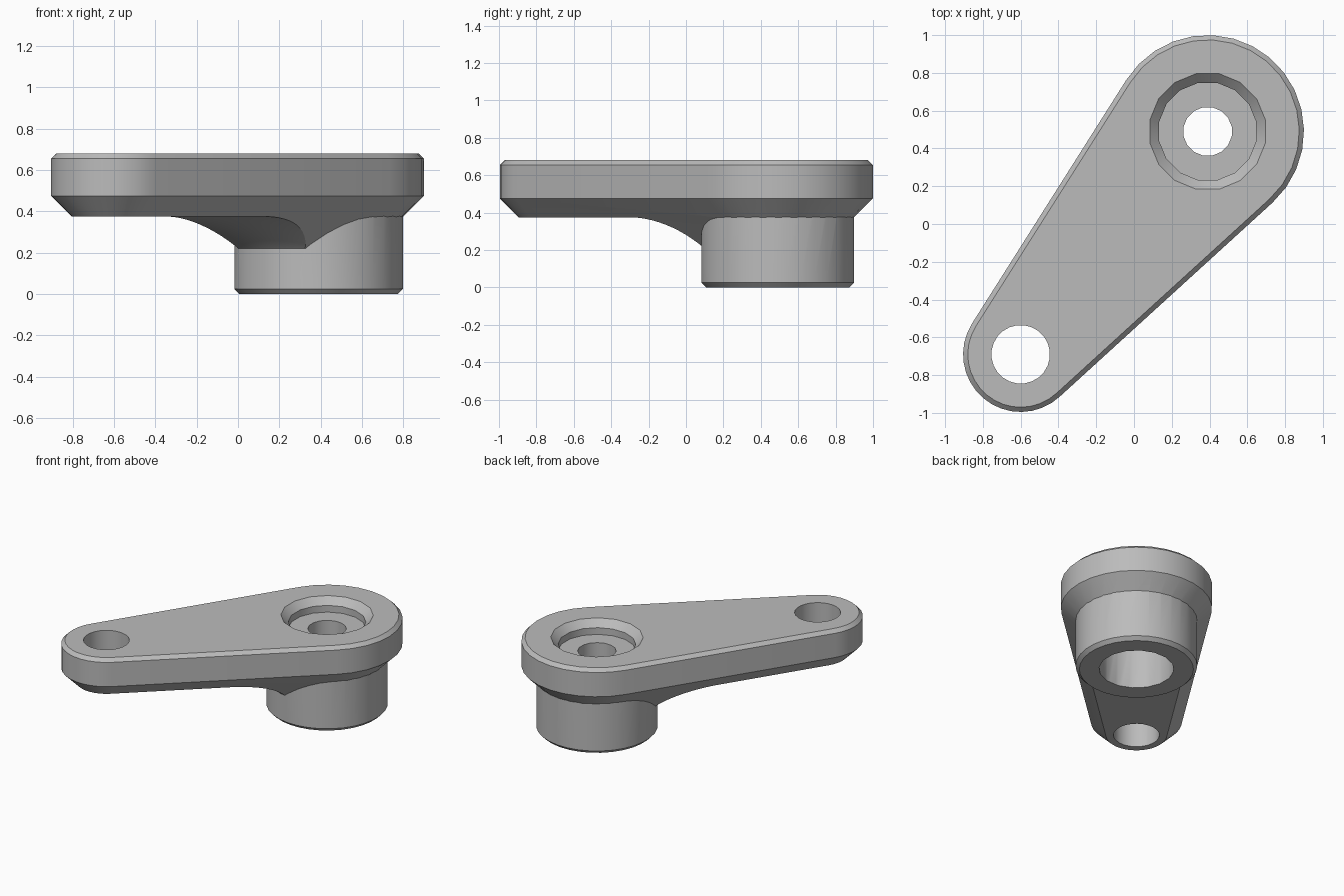
import bpy, bmesh, math

cube = bpy.data.objects.get("Cube")
if cube:
    bpy.data.objects.remove(cube, do_unlink=True)

BIG, BIG_R = (0.39, 0.49), 0.51
SMALL, SMALL_R = (-0.60, -0.69), 0.305
UNDERSIDE = 0.375

grey = bpy.data.materials.new("grey metal")
grey.use_nodes = True
grey.diffuse_color = (0.5, 0.5, 0.5, 1)
grey.node_tree.nodes["Principled BSDF"].inputs["Base Color"].default_value = (0.5, 0.5, 0.5, 1)


def finish(bm, name):
    bmesh.ops.recalc_face_normals(bm, faces=bm.faces)
    mesh = bpy.data.meshes.new(name)
    bm.to_mesh(mesh)
    bm.free()
    mesh.materials.append(grey)
    obj = bpy.data.objects.new(name, mesh)
    bpy.context.collection.objects.link(obj)
    return obj


def lathe(name, profile, centre, steps, closed=False):
    """Revolve a (radius, height) profile about a vertical axis."""
    bm = bmesh.new()
    turn = math.pi / steps
    verts = [bm.verts.new((centre[0] + r * math.sin(turn), centre[1] + r * math.cos(turn), z))
             for r, z in profile]
    pairs = list(zip(verts, verts[1:]))
    if closed:
        pairs.append((verts[-1], verts[0]))
    edges = [bm.edges.new(p) for p in pairs]
    bmesh.ops.spin(bm, geom=verts + edges, cent=(*centre, 0), axis=(0, 0, 1),
                   angle=math.tau, steps=steps, use_duplicate=False)
    bmesh.ops.remove_doubles(bm, verts=bm.verts, dist=0.0005)
    return finish(bm, name)


def outline(inset):
    """Two round ends joined by tangents, moved inward by inset."""
    dx, dy = SMALL[0] - BIG[0], SMALL[1] - BIG[1]
    aim = math.atan2(dy, dx)
    spread = math.acos((BIG_R - SMALL_R) / math.hypot(dx, dy))
    points = []
    for (cx, cy), radius, start, end in (
            (SMALL, SMALL_R, aim - spread, aim + spread),
            (BIG, BIG_R, aim + spread, aim - spread + math.tau)):
        for i in range(17):
            t = start + (end - start) * i / 16
            points.append((cx + (radius - inset) * math.cos(t),
                           cy + (radius - inset) * math.sin(t)))
    return points


def boolean(target, other, operation):
    other.hide_render = True
    mod = target.modifiers.new("cut", 'BOOLEAN')
    mod.operation = operation
    mod.solver = 'EXACT'
    mod.object = other
    bpy.context.view_layer.objects.active = target
    bpy.ops.object.modifier_apply(modifier=mod.name)
    bpy.data.objects.remove(other, do_unlink=True)


# Tapered arm with chamfers; the lower slope runs deep to form the web by the boss
bm = bmesh.new()
rings = [[bm.verts.new((x, y, z)) for x, y in outline(inset)]
         for z, inset in ((0.22, 0.255), (0.475, 0), (0.655, 0), (0.68, 0.025))]
for low, high in zip(rings, rings[1:]):
    for i in range(len(low)):
        j = (i + 1) % len(low)
        bm.faces.new((low[i], low[j], high[j], high[i]))
bm.faces.new(rings[0][::-1])
bm.faces.new(rings[-1])
arm = finish(bm, "crank_arm")

# Underside cut with a concave sweep around the boss
SWEEP, REACH, INNER = 0.655, 0.833, 0.385
arc = []
for i in range(13):
    r = INNER + (REACH - INNER) * i / 12
    arc.append((r, UNDERSIDE - SWEEP + math.sqrt(SWEEP ** 2 - (REACH - r) ** 2)))
sweep = lathe("underside_cutter", arc + [(3, UNDERSIDE), (3, 0.05), (INNER, 0.05)],
              BIG, 64, closed=True)
boolean(arm, sweep, 'DIFFERENCE')

# Round boss under the big end
boss = lathe("boss", [(0, 0), (0.385, 0), (0.41, 0.025), (0.41, 0.5), (0, 0.5)], BIG, 32)
boolean(arm, boss, 'UNION')

# Stepped bore with chamfered counterbore, and the plain hole at the small end
bore = lathe("bore_cutter", [(0, -0.1), (0.253, -0.1), (0.253, 0.45), (0.13, 0.45),
                             (0.13, 0.58), (0.262, 0.58), (0.262, 0.63),
                             (0.362, 0.73), (0, 0.73)], BIG, 16)
boolean(arm, bore, 'DIFFERENCE')
hole = lathe("hole_cutter", [(0, 0.2), (0.155, 0.2), (0.155, 0.8), (0, 0.8)], SMALL, 24)
boolean(arm, hole, 'DIFFERENCE')

# Smooth curved walls, crisp edges
bpy.ops.object.select_all(action='DESELECT')
arm.select_set(True)
bpy.context.view_layer.objects.active = arm
bpy.ops.object.shade_smooth_by_angle(angle=math.radians(28))
